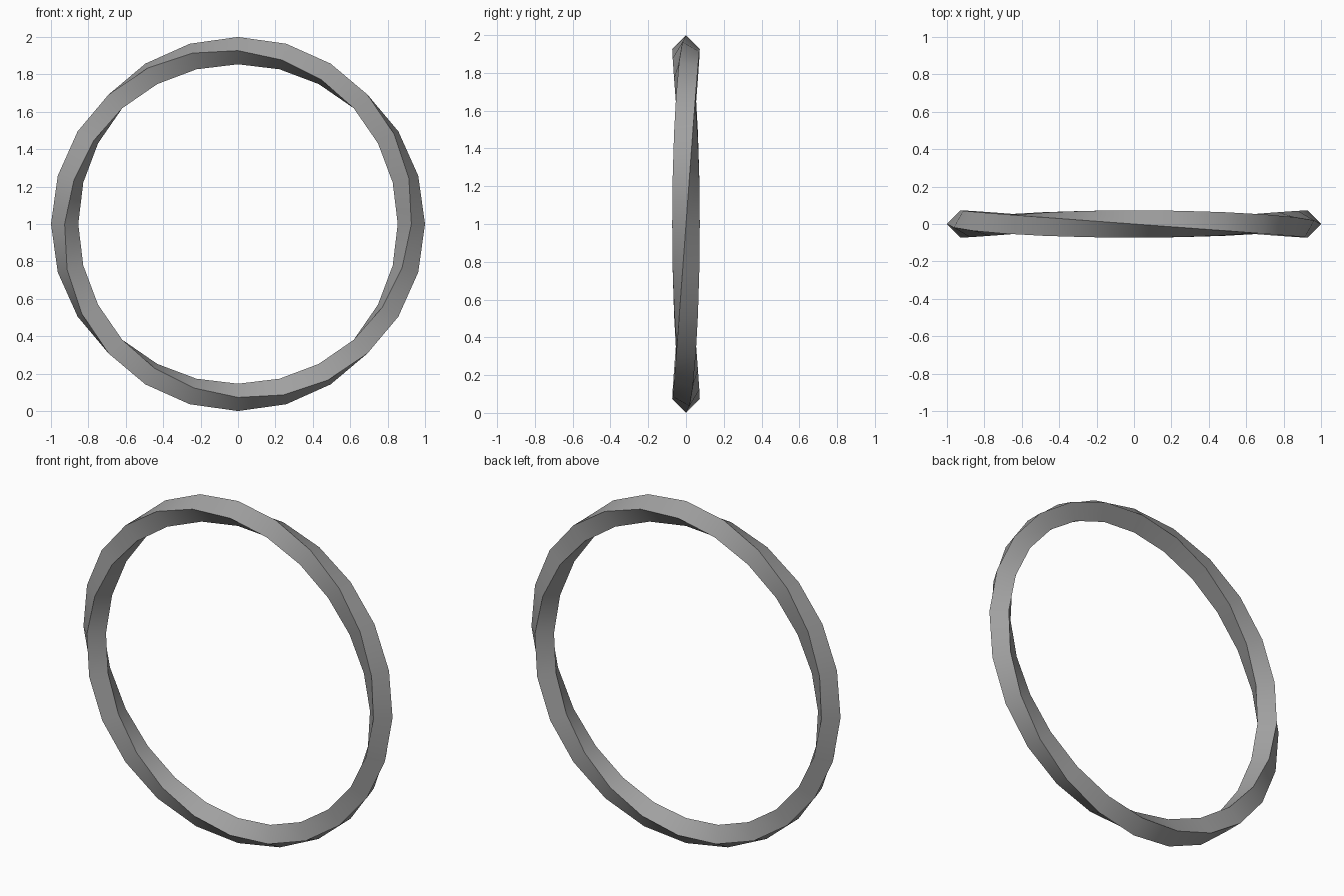
import bpy, bmesh
from math import sin, cos, tau, radians

if "Cube" in bpy.data.objects:
    bpy.data.objects.remove(bpy.data.objects["Cube"])

SEGMENTS = 24      # steps around the ring
SIDES = 4          # square cross-section
SECTION_R = 0.073  # centre of the section to its corners
RING_R = 1.0 - SECTION_R

bm = bmesh.new()

# Square sections, turning one full twist around the ring
sections = []
for i in range(SEGMENTS):
    a = tau * i / SEGMENTS
    section = []
    for k in range(SIDES):
        phase = a + tau * k / SIDES
        r = RING_R + SECTION_R * cos(phase)
        section.append(bm.verts.new((r * cos(a), SECTION_R * sin(phase), 1 + r * sin(a))))
    sections.append(section)

# Bridge neighbouring sections
for i in range(SEGMENTS):
    s, t = sections[i], sections[(i + 1) % SEGMENTS]
    for k in range(SIDES):
        n = (k + 1) % SIDES
        bm.faces.new((s[k], s[n], t[n], t[k]))
bmesh.ops.recalc_face_normals(bm, faces=bm.faces)

mesh = bpy.data.meshes.new("twisted_ring")
bm.to_mesh(mesh)
bm.free()
ring = bpy.data.objects.new("twisted_ring", mesh)
bpy.context.collection.objects.link(ring)

# Dark grey surface
dark_grey = bpy.data.materials.new("dark_grey")
dark_grey.diffuse_color = (0.35, 0.35, 0.35, 1)
dark_grey.use_nodes = True
dark_grey.node_tree.nodes["Principled BSDF"].inputs["Base Color"].default_value = dark_grey.diffuse_color
mesh.materials.append(dark_grey)

# Smooth along the ring, sharp along the four twisting edges
bpy.context.view_layer.objects.active = ring
ring.select_set(True)
bpy.ops.object.shade_smooth_by_angle(angle=radians(30))
